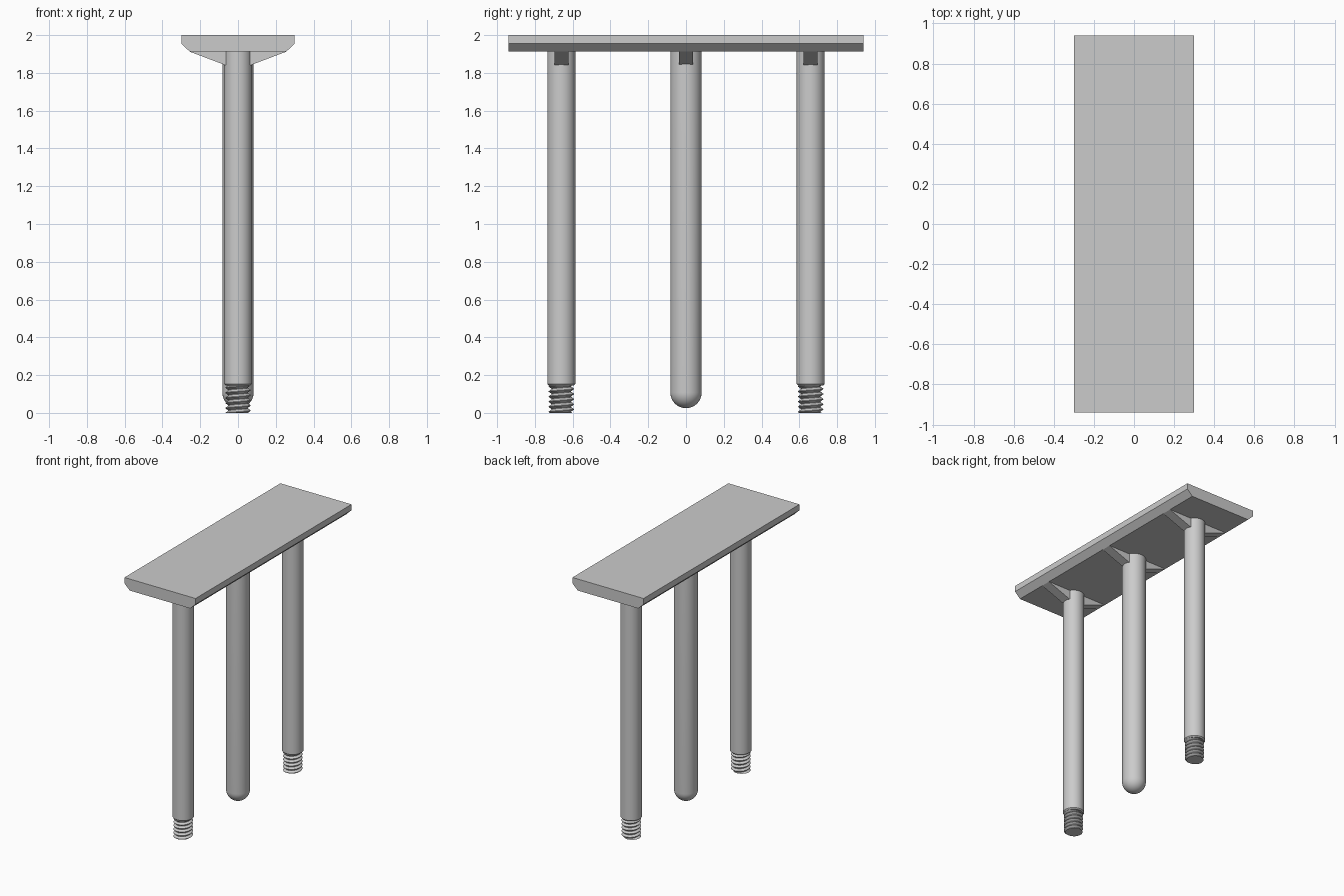
import bpy, bmesh, math

cube = bpy.data.objects.get("Cube")
if cube:
    bpy.data.objects.remove(cube, do_unlink=True)

GREY = (0.6, 0.6, 0.6, 1)
metal = bpy.data.materials.new("plain grey")
metal.use_nodes = True
metal.diffuse_color = GREY
metal.node_tree.nodes["Principled BSDF"].inputs["Base Color"].default_value = GREY


def make_object(name, bm, y=0, smooth=None):
    bmesh.ops.remove_doubles(bm, verts=bm.verts, dist=0.00005)
    bmesh.ops.recalc_face_normals(bm, faces=bm.faces)
    mesh = bpy.data.meshes.new(name)
    bm.to_mesh(mesh)
    bm.free()
    mesh.materials.append(metal)
    obj = bpy.data.objects.new(name, mesh)
    obj.location.y = y
    bpy.context.collection.objects.link(obj)
    if smooth:
        bpy.ops.object.select_all(action='DESELECT')
        obj.select_set(True)
        bpy.context.view_layer.objects.active = obj
        bpy.ops.object.shade_smooth_by_angle(angle=math.radians(smooth))
    return obj


def prism(name, outline, half_width, y=0):
    """Extrude an x-z outline along y."""
    bm = bmesh.new()
    face = bm.faces.new([bm.verts.new((x, -half_width, z)) for x, z in outline])
    ext = bmesh.ops.extrude_face_region(bm, geom=[face])
    moved = [v for v in ext["geom"] if isinstance(v, bmesh.types.BMVert)]
    bmesh.ops.translate(bm, verts=moved, vec=(0, 2 * half_width, 0))
    return make_object(name, bm, y)


def loft(name, rings, y, smooth):
    """Skin closed rings of points and cap both ends."""
    bm = bmesh.new()
    rows = [[bm.verts.new(p) for p in ring] for ring in rings]
    n = len(rows[0])
    for low, high in zip(rows, rows[1:]):
        for i in range(n):
            j = (i + 1) % n
            bm.faces.new((low[i], low[j], high[j], high[i]))
    bm.faces.new(rows[0][::-1])
    bm.faces.new(rows[-1])
    return make_object(name, bm, y, smooth)


def circle(r, z, n=48):
    return [(r * math.cos(math.tau * i / n), r * math.sin(math.tau * i / n), z)
            for i in range(n)]


# Screw thread: trapezoid ridge winding up the stud
PITCH, THREAD_TOP, ROOT, CREST = 0.027, 0.152, 0.052, 0.067
PHASES = (0, 0.4, 0.5, 0.9)


def thread_radius(phase):
    p = phase % 1
    if p < 0.4:
        return ROOT + (CREST - ROOT) * p / 0.4
    if p < 0.5:
        return CREST
    return max(ROOT, CREST - (CREST - ROOT) * (p - 0.5) / 0.4)


def thread(name, y, n=40):
    bm = bmesh.new()
    turns = int(THREAD_TOP / PITCH) + 2
    rows = []
    for k in range(-1, turns):
        for phase in PHASES:
            row = []
            for i in range(n + 1):
                a = i / n
                z = min(max((k + phase + a) * PITCH, 0), THREAD_TOP)
                r = thread_radius(z / PITCH - a)
                row.append(bm.verts.new((r * math.cos(math.tau * a),
                                         r * math.sin(math.tau * a), z)))
            rows.append(row)
    for low, high in zip(rows, rows[1:]):
        for i in range(n):
            quad = (low[i], low[i + 1], high[i + 1], high[i])
            if max(v.co.z for v in quad) - min(v.co.z for v in quad) > 1e-5:
                bm.faces.new(quad)
    # End caps
    for z in (0, THREAD_TOP):
        rim = []
        for i in range(n):
            r = thread_radius(z / PITCH - i / n)
            a = math.tau * i / n
            rim.append(bm.verts.new((r * math.cos(a), r * math.sin(a), z)))
        bm.faces.new(rim)
    loose = [v for v in bm.verts if not v.link_faces]
    bmesh.ops.delete(bm, geom=loose, context='VERTS')
    return make_object(name, bm, y, 30)


# Top plate with chamfered long lower edges
prism("top_plate", [(-0.3, 2), (-0.3, 1.955), (-0.255, 1.912),
                    (0.255, 1.912), (0.3, 1.955), (0.3, 2)], 0.94)

# Threaded end posts
for label, y in (("front", -0.66), ("back", 0.66)):
    loft(label + "_post", [circle(0.066, 0.145), circle(0.074, 0.153),
                           circle(0.074, 1.912)], y, 30)
    thread(label + "_thread", y)

# Middle post with a rounded tip
R, TIP = 0.083, 0.025
dome = [circle(R * math.sin(t), TIP + R * (1 - math.cos(t)))
        for t in [math.pi / 2 * i / 12 for i in range(1, 13)]]
loft("middle_post", [circle(0.001, TIP)] + dome + [circle(R, 1.912)], 0, 30)

# Sloped gussets on both sides of each post
for label, y in (("front", -0.66), ("middle", 0), ("back", 0.66)):
    for side, s in (("left", 1), ("right", -1)):
        prism(f"{label}_{side}_gusset",
              [(s * 0.03, 1.912), (s * 0.255, 1.912), (s * 0.07, 1.842),
               (s * 0.03, 1.842)], 0.037, y)
